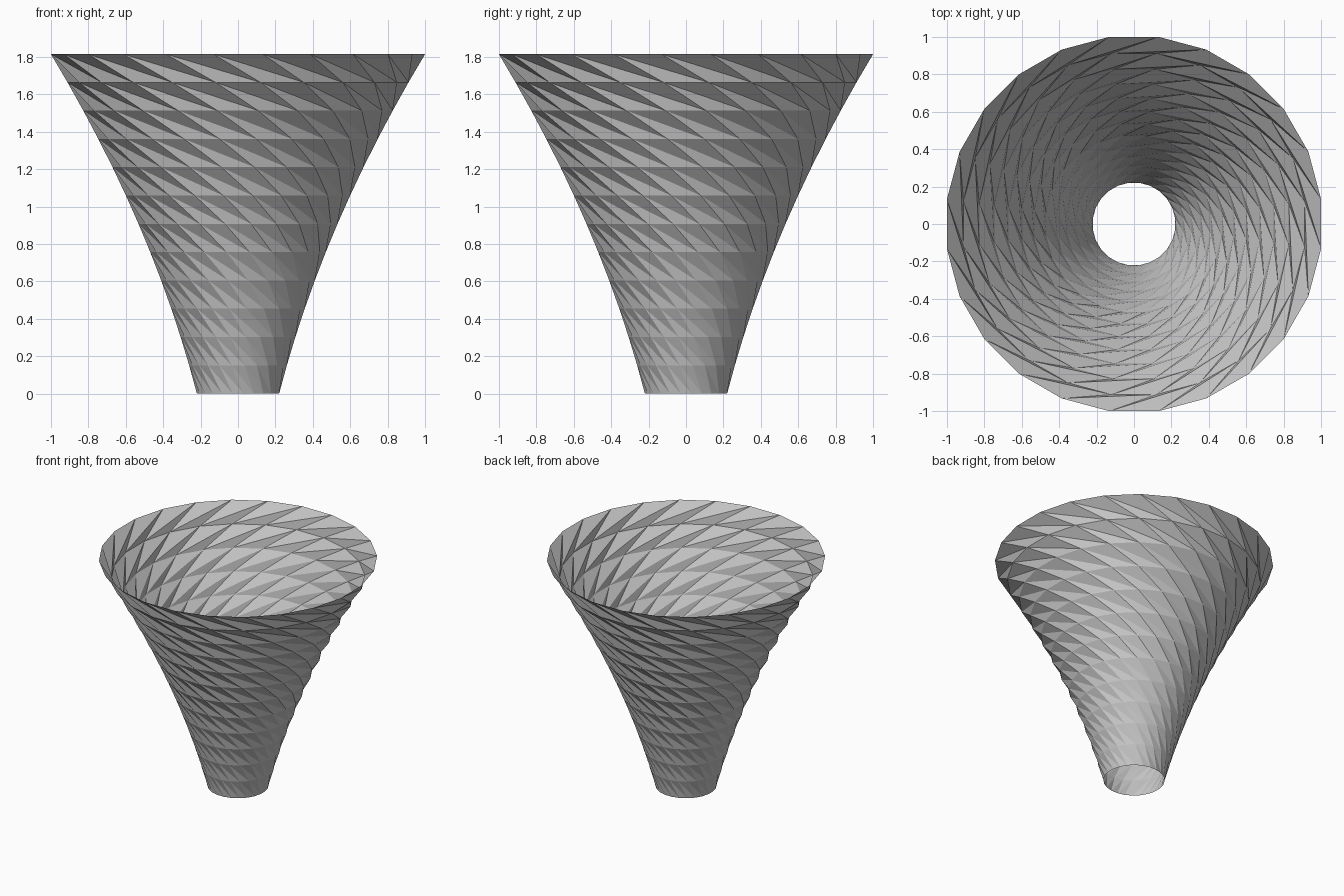
import bpy
import bmesh
from math import radians, cos, sin

cube = bpy.data.objects.get("Cube")
if cube:
    bpy.data.objects.remove(cube)

SIDES, BANDS, HEIGHT = 24, 12, 1.815
STEP = radians(360 / SIDES)

grey = bpy.data.materials.new("plain_grey")
grey.use_nodes = True
tone = (0.55, 0.55, 0.55, 1)
grey.diffuse_color = tone
grey.node_tree.nodes["Principled BSDF"].inputs["Base Color"].default_value = tone


def radius(z):
    """Flaring profile from the narrow foot to the wide rim."""
    return 0.222 + 0.26 * z + 0.0957 * z * z


# Rings, each turned one side clockwise from the ring below
bm = bmesh.new()
rings = []
for k in range(BANDS + 1):
    z = HEIGHT * k / BANDS
    r = radius(z)
    angles = [(i + 0.5 - k) * STEP for i in range(SIDES)]
    rings.append([bm.verts.new((r * cos(a), r * sin(a), z)) for a in angles])

# Folded triangles between rings, open at both ends
for low, high in zip(rings, rings[1:]):
    for i in range(SIDES):
        j = (i + 1) % SIDES
        bm.faces.new((low[i], low[j], high[i]))
        bm.faces.new((low[j], high[j], high[i]))

mesh = bpy.data.meshes.new("twisted_shade")
bm.to_mesh(mesh)
bm.free()
mesh.materials.append(grey)
shade = bpy.data.objects.new("twisted_shade", mesh)
bpy.context.collection.objects.link(shade)
